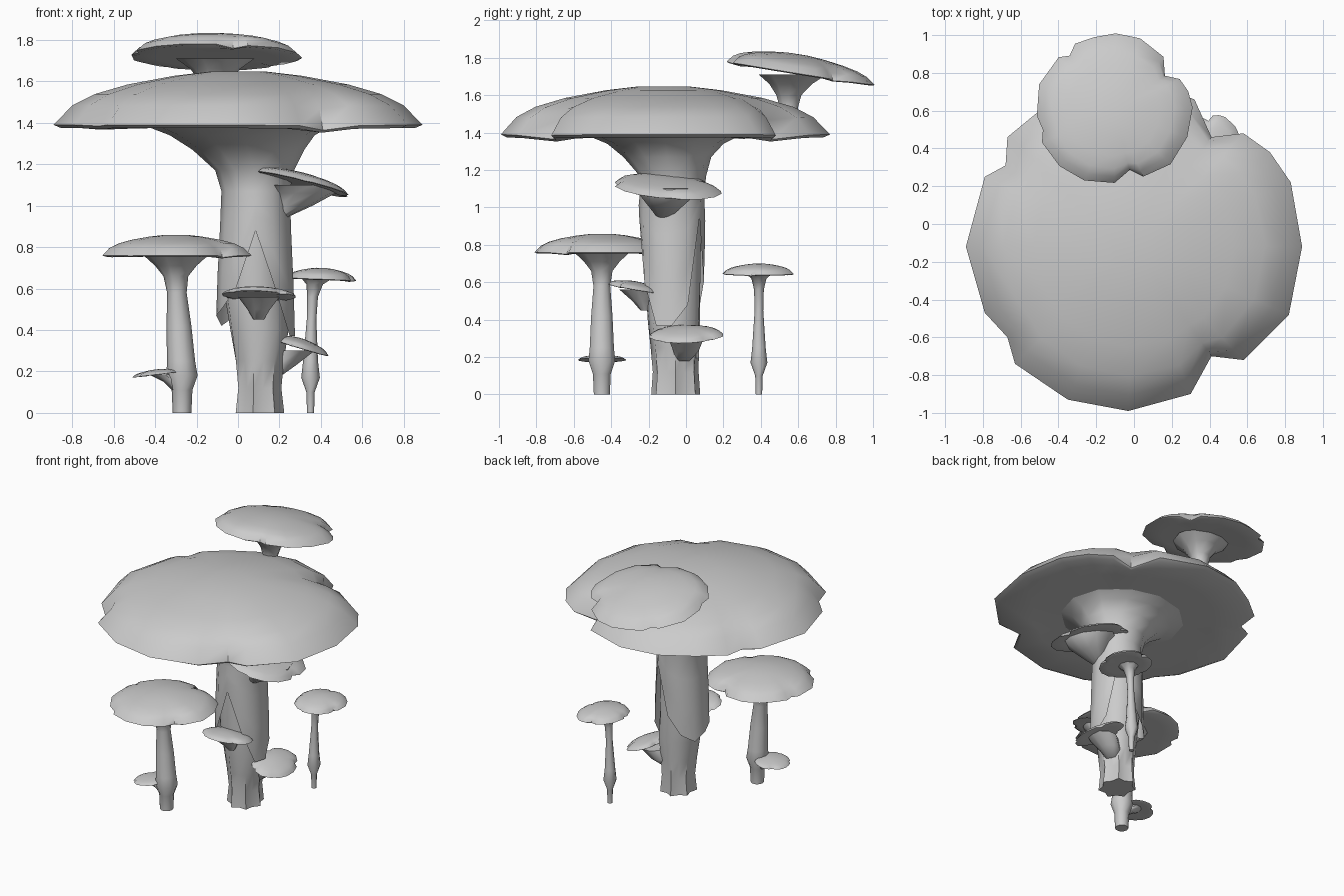
import bpy
import math
from mathutils import Vector

cube = bpy.data.objects.get("Cube")
if cube:
    bpy.data.objects.remove(cube, do_unlink=True)

grey = bpy.data.materials.new("plain_grey")
grey.use_nodes = True
COLOUR = (0.6, 0.6, 0.6, 1)
grey.diffuse_color = COLOUR
grey.node_tree.nodes["Principled BSDF"].inputs["Base Color"].default_value = COLOUR

# Notched cap outline, counter-clockwise, for a cap of about unit radius
RIM = [Vector(p) / 0.885 for p in (
    (.89, 0), (.83, .34), (.72, .5), (.58, .6), (.41, .58), (.32, .78),
    (0, .89), (-.28, .85), (-.5, .72), (-.67, .58), (-.68, .43), (-.79, .37),
    (-.89, 0), (-.79, -.35), (-.67, -.48), (-.63, -.62), (-.35, -.81),
    (-.03, -.87), (.3, -.78), (.41, -.58), (.58, -.6), (.82, -.36))]

# Radius and height fractions from the crown, over the rim, to the underside
CAP = [(.15, .99), (.35, .91), (.6, .75), (.78, .57), (.9, .36), (1, 0),
       (.96, -.06), (.7, -.06), (.4, -.05), (.15, -.05)]


def add_mesh(name, verts, faces):
    mesh = bpy.data.meshes.new(name)
    mesh.from_pydata(verts, [], faces)
    mesh.update()
    mesh.materials.append(grey)
    obj = bpy.data.objects.new(name, mesh)
    bpy.context.collection.objects.link(obj)
    bpy.ops.object.select_all(action='DESELECT')
    obj.select_set(True)
    bpy.context.view_layer.objects.active = obj
    bpy.ops.object.shade_smooth_by_angle(angle=math.radians(50))
    return obj


def skin(name, rings, close=True):
    """Bridge rings of points, listed from the bottom up."""
    n = len(rings[0])
    verts = [v for ring in rings for v in ring]
    faces = [(k * n + i, k * n + (i + 1) % n, (k + 1) * n + (i + 1) % n, (k + 1) * n + i)
             for k in range(len(rings) - 1) for i in range(n)]
    if close:
        faces.append(tuple(reversed(range(n))))
        faces.append(tuple(range(len(verts) - n, len(verts))))
    return add_mesh(name, verts, faces)


def cap(name, centre, rx, ry, height, spin=0, slope=(0, 0)):
    cx, cy, cz = centre
    turn = math.radians(spin)
    rings = []
    for r, h in reversed(CAP):
        ring = []
        for p in RIM:
            size = 1 + (p.length - 1) * r ** 3
            a = math.atan2(p.y, p.x) + turn
            x, y = rx * r * size * math.cos(a), ry * r * size * math.sin(a)
            droop = min(0, p.length - .97) * .6 * r ** 4 * height
            ring.append((cx + x, cy + y,
                         cz + h * height + droop + slope[0] * x + slope[1] * y))
        rings.append(ring)
    return skin(name, rings)


def stalk(name, sections, sides=10, ridge=0):
    """Each section is x, y, z, x radius, y radius."""
    rings = []
    for x, y, z, rx, ry in sections:
        ring = []
        for i in range(sides):
            a = math.tau * i / sides
            f = 1 + ridge * (-1) ** i * max(0, 1 - z * 2)
            ring.append((x + rx * f * math.cos(a), y + ry * f * math.sin(a), z))
        rings.append(ring)
    return skin(name, rings)


def round_stalk(name, sections, sides=10):
    return stalk(name, [(x, y, z, r, r) for x, y, z, r in sections], sides)


# Large mushroom: cap, ridged trunk and torn outer sleeve
cap("large_cap", (0, -.12, 1.39), .885, .885, .26)
stalk("trunk", [(.1, -.055, 0, .11, .12), (.1, -.055, .12, .1, .115),
                (.1, -.06, .25, .115, .125), (.1, -.065, .4, .14, .14),
                (.08, -.07, .6, .15, .15), (.08, -.07, .9, .145, .155),
                (.09, -.07, 1.1, .145, .155)], 14, .12)

TEAR = [.37, .48, .95, .6, .47, .42, .47, .5, .6, .88, .6, .37]
sleeve = []
for t, rx, ry in ((0, .19, .17), (.35, .183, .175), (.7, .172, .178), (1, .165, .172)):
    ring = []
    for i, low in enumerate(TEAR):
        a = math.tau * i / len(TEAR)
        ring.append((.085 + rx * math.cos(a), -.075 + ry * math.sin(a), low + (1.07 - low) * t))
    sleeve.append(ring)
for x, y, z, rx, ry in ((.08, -.07, 1.17, .19, .178), (.05, -.1, 1.27, .27, .235),
                        (.02, -.11, 1.34, .35, .31), (0, -.12, 1.39, .46, .42)):
    sleeve.append([(x + rx * math.cos(math.tau * i / 12),
                    y + ry * math.sin(math.tau * i / 12), z) for i in range(12)])
skin("torn_sleeve", sleeve, close=False)

# Mushroom growing on top of the large cap
cap("upper_cap", (-.11, .6, 1.72), .415, .405, .1, -20, (-.01, -.16))
round_stalk("upper_stem", [(-.12, .55, 1.44, .07), (-.12, .55, 1.53, .05),
                           (-.115, .55, 1.6, .07), (-.11, .56, 1.66, .12),
                           (-.11, .57, 1.71, .19)])

# Medium mushroom at the front
cap("medium_cap", (-.3, -.45, .76), .365, .365, .1, 15)
round_stalk("medium_stem", [(-.27, -.45, 0, .045), (-.27, -.45, .11, .05),
                            (-.27, -.45, .18, .075), (-.275, -.45, .25, .068),
                            (-.285, -.45, .42, .06), (-.295, -.45, .58, .047),
                            (-.3, -.45, .66, .06), (-.3, -.45, .71, .1),
                            (-.3, -.45, .755, .15)])

# Small mushroom at the back
cap("small_cap", (.405, .39, .645), .17, .195, .055, 40, (-.04, 0))
round_stalk("small_stem", [(.35, .39, 0, .017), (.35, .39, .1, .02),
                           (.35, .39, .17, .045), (.35, .39, .25, .036),
                           (.355, .39, .45, .023), (.36, .39, .56, .026),
                           (.37, .39, .62, .04), (.38, .39, .645, .07)], 8)

# Shelf caps, each with a tapering bracket into its host
SHELVES = (
    ("high", (.3, -.1, 1.105), .25, .29, .055, 60, (-.24, -.08),
     [(.2, -.12, .94, .03), (.27, -.11, 1.0, .09), (.32, -.1, 1.06, .15), (.3, -.1, 1.1, .18)]),
    ("front", (.1, -.27, .565), .18, .15, .04, 10, (-.03, -.17),
     [(.1, -.22, .45, .025), (.1, -.235, .5, .055), (.1, -.26, .56, .1)]),
    ("low", (.305, 0, .315), .135, .2, .045, 100, (-.3, .02),
     [(.17, -.02, .18, .04), (.21, 0, .23, .07), (.27, 0, .3, .1)]),
    ("tiny", (-.395, -.45, .185), .115, .13, .025, 70, (.12, 0),
     [(-.29, -.45, .11, .03), (-.32, -.45, .15, .04), (-.37, -.45, .185, .06)]),
)
for label, centre, rx, ry, height, spin, slope, path in SHELVES:
    cap(label + "_shelf_cap", centre, rx, ry, height, spin, slope)
    round_stalk(label + "_shelf_bracket", path)
